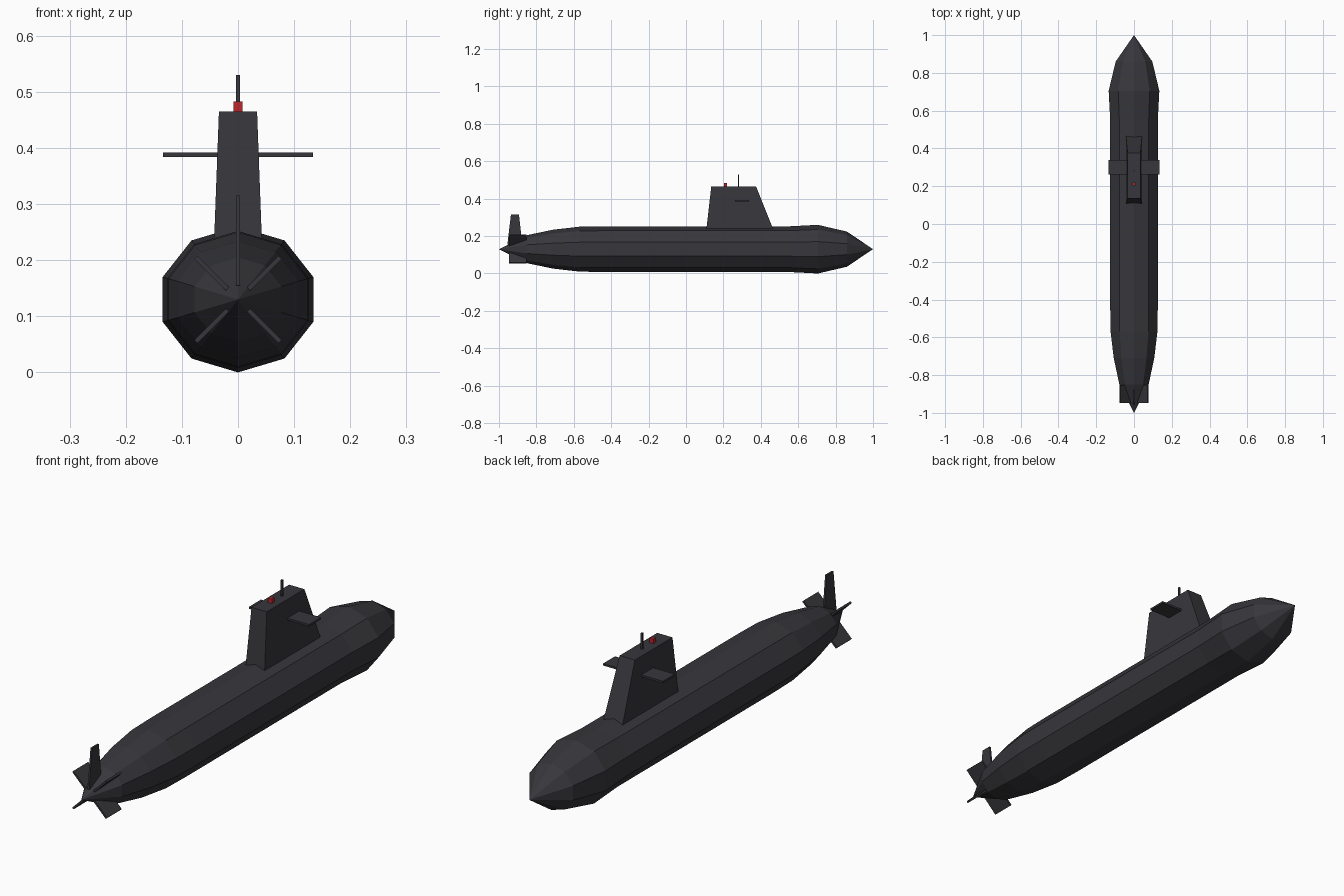
import bpy, bmesh
from math import sin, cos, pi
from mathutils import Matrix, Vector

cube = bpy.data.objects.get("Cube")
if cube:
    bpy.data.objects.remove(cube, do_unlink=True)


def material(name, rgb):
    m = bpy.data.materials.new(name)
    m.use_nodes = True
    color = (*rgb, 1)
    m.diffuse_color = color
    m.node_tree.nodes["Principled BSDF"].inputs["Base Color"].default_value = color
    return m


GREY = material("dark grey", (0.038, 0.038, 0.045))
RED = material("signal red", (0.5, 0.02, 0.025))

AXIS_Z = 0.13   # height of the hull centreline
SIDES = 10
WIDEN = 1.085   # hull is slightly wider than tall


def finish(name, bm, mat):
    bmesh.ops.recalc_face_normals(bm, faces=bm.faces)
    mesh = bpy.data.meshes.new(name)
    bm.to_mesh(mesh)
    bm.free()
    mesh.materials.append(mat)
    obj = bpy.data.objects.new(name, mesh)
    bpy.context.collection.objects.link(obj)
    return obj


def loft(name, rings, mat=GREY):
    """Skin a list of rings; a ring of one point makes a tip."""
    bm = bmesh.new()
    loops = [[bm.verts.new(p) for p in ring] for ring in rings]
    for a, b in zip(loops, loops[1:]):
        n = max(len(a), len(b))
        for i in range(n):
            j = (i + 1) % n
            if len(a) == 1:
                bm.faces.new((a[0], b[i], b[j]))
            elif len(b) == 1:
                bm.faces.new((a[i], a[j], b[0]))
            else:
                bm.faces.new((a[i], a[j], b[j], b[i]))
    for end in (loops[0], loops[-1]):
        if len(end) > 2:
            bm.faces.new(end)
    return finish(name, bm, mat)


def hull_ring(y, r):
    if r == 0:
        return [(0, y, AXIS_Z)]
    angles = [pi / 2 + 2 * pi * i / SIDES for i in range(SIDES)]
    return [(r * WIDEN * cos(a), y, AXIS_Z + r * sin(a)) for a in angles]


def rect(half_x, y0, y1, z):
    return [(-half_x, y0, z), (half_x, y0, z), (half_x, y1, z), (-half_x, y1, z)]


def box(name, half_x, y0, y1, z0, z1, mat=GREY):
    return loft(name, [rect(half_x, y0, y1, z0), rect(half_x, y0, y1, z1)], mat)


# Hull in two sections that meet at a seam amidships
aft = [(-1, 0), (-0.85, 0.075), (-0.71, 0.104), (-0.57, 0.12), (-0.45, 0.122), (0, 0.122)]
forward = [(0, 0.122), (0.55, 0.122), (0.705, 0.13), (0.86, 0.094), (1, 0)]
loft("hull_aft", [hull_ring(y, r) for y, r in aft])
loft("hull_forward", [hull_ring(y, r) for y, r in forward])

# Conning tower, raked at its leading edge
loft("conning_tower", [rect(0.0435, 0.106, 0.477, 0.21), rect(0.034, 0.135, 0.375, 0.465)])

# Diving planes on the tower
for side, sign in (("left", 1), ("right", -1)):
    plane = box(side + "_diving_plane", 0.055, 0.262, 0.338, 0.384, 0.392)
    plane.data.transform(Matrix.Translation((sign * 0.079, 0, 0)))

# Mast and signal light
box("mast", 0.0035, 0.277, 0.284, 0.45, 0.53)
box("signal_light", 0.008, 0.204, 0.22, 0.46, 0.483, RED)

# Upright rudder, narrower at the top
loft("upper_rudder", [rect(0.0037, -0.955, -0.875, 0.155), rect(0.0037, -0.936, -0.893, 0.315)])

# Four diagonal tail fins
for i, name in enumerate(("upper_left", "upper_right", "lower_right", "lower_left")):
    fin = box(name + "_tail_fin", 0.004, -0.947, -0.853, 0.012, 0.106)
    turn = Matrix.Rotation(pi / 4 - i * pi / 2, 4, "Y")
    fin.data.transform(Matrix.Translation(Vector((0, 0, AXIS_Z))) @ turn)
    if "left" in name:
        fin.name = name + "_tail_fin"
